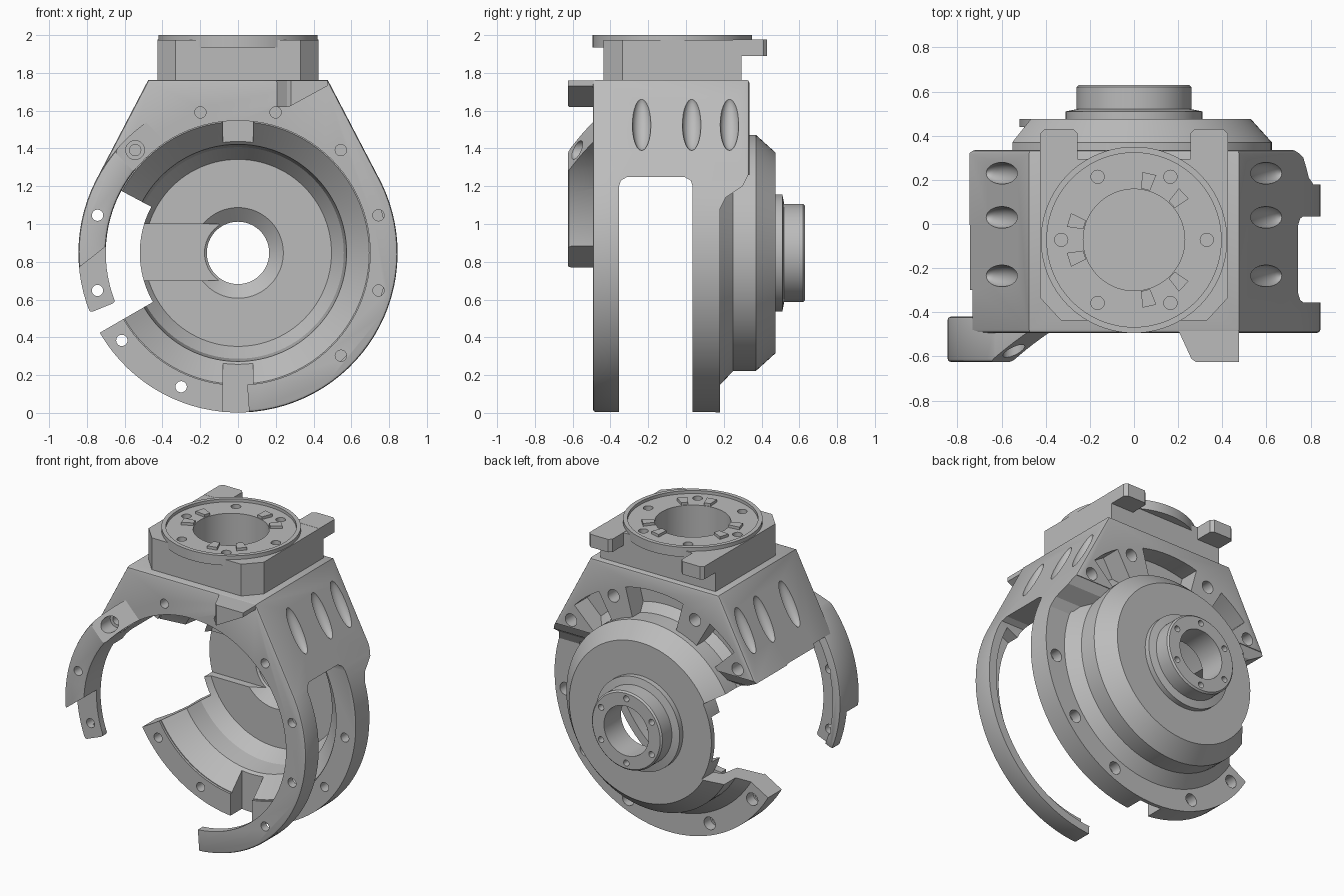
import bpy, bmesh, math
from mathutils import Matrix

if "Cube" in bpy.data.objects:
    bpy.data.objects.remove(bpy.data.objects["Cube"])

CZ, R = 0.847, 0.845          # ring centre height and outer radius
SEG = 96
grey = bpy.data.materials.new("machined_grey")
grey.use_nodes = True
grey.diffuse_color = (0.5, 0.5, 0.5, 1)
grey.node_tree.nodes["Principled BSDF"].inputs["Base Color"].default_value = (0.5, 0.5, 0.5, 1)


def finish(name, bm):
    bmesh.ops.recalc_face_normals(bm, faces=bm.faces)
    me = bpy.data.meshes.new(name)
    bm.to_mesh(me)
    bm.free()
    me.materials.append(grey)
    ob = bpy.data.objects.new(name, me)
    bpy.context.collection.objects.link(ob)
    return ob


def prism(name, pts, lo, hi, axis="y"):
    """Extrude a flat outline along one axis."""
    place = {"x": lambda p, t: (t, p[0], p[1]),
             "y": lambda p, t: (p[0], t, p[1]),
             "z": lambda p, t: (p[0], p[1], t)}[axis]
    bm = bmesh.new()
    a = [bm.verts.new(place(p, lo)) for p in pts]
    b = [bm.verts.new(place(p, hi)) for p in pts]
    bm.faces.new(a)
    bm.faces.new(b)
    for i in range(len(pts)):
        j = (i + 1) % len(pts)
        bm.faces.new((a[i], a[j], b[j], b[i]))
    return finish(name, bm)


def arc(r, a0, a1, cx=0.0, cy=CZ, n=None):
    n = n or max(4, int(abs(a1 - a0) / 3.75))
    angs = [math.radians(a0 + (a1 - a0) * i / n) for i in range(n + 1)]
    return [(cx + r * math.cos(a), cy + r * math.sin(a)) for a in angs]


def polar(r, a, cx=0.0, cy=CZ):
    return arc(r, a, a, cx, cy)[0]


def bolts(*angles):
    return [polar(0.77, a) for a in angles]


def circle(r, cx=0.0, cy=CZ, n=SEG):
    return arc(r, 0, 360 - 360 / n, cx, cy, n - 1)


def sector(r0, r1, a0, a1):
    return arc(r0, a0, a1) + arc(r1, a1, a0)


def box(x0, x1, y0, y1):
    return [(x0, y0), (x1, y0), (x1, y1), (x0, y1)]


def lathe(name, profile):
    """Revolve a closed (radius, y) profile around the ring axis."""
    bm = bmesh.new()
    rings = [[bm.verts.new((x, y, z)) for x, z in circle(r)] for r, y in profile]
    for k, ring in enumerate(rings):
        nxt = rings[(k + 1) % len(rings)]
        for i in range(SEG):
            j = (i + 1) % SEG
            bm.faces.new((ring[i], ring[j], nxt[j], nxt[i]))
    return finish(name, bm)


def round_edges(ob, width):
    m = ob.modifiers.new("rounding", "BEVEL")
    m.width, m.segments = width, 2
    m.limit_method, m.angle_limit = "ANGLE", math.radians(70)


def cut(target, *cutters):
    """Subtract the cutters, applying any modifiers already on the target."""
    for c in cutters:
        m = target.modifiers.new("cut", "BOOLEAN")
        m.operation, m.solver, m.object = "DIFFERENCE", "EXACT", c
        dg = bpy.context.evaluated_depsgraph_get()
        me = bpy.data.meshes.new_from_object(target.evaluated_get(dg))
        target.modifiers.clear()
        target.data = me
        bpy.data.objects.remove(c)


def holes(target, spots, r, lo, hi, axis="y"):
    for x, y in spots:
        cut(target, prism("drill", circle(r, x, y, 20), lo, hi, axis))


# Yoke: two ring plates joined by a bridge
outline = [(-0.475, 1.763), (0.475, 1.763)] + arc(R, 26, -206)
yoke = prism("yoke", outline, -0.493, 0.335)
round_edges(yoke, 0.015)
cut(yoke,
    prism("bore", circle(0.70), -1, 0.19),
    prism("back_bore", circle(0.60), 0.1, 1),
    prism("gap", [(-0.355, -0.1), (-0.355, 1.2), (-0.345, 1.23), (-0.31, 1.25), (-0.01, 1.25),
                  (0.025, 1.23), (0.035, 1.2), (0.035, -0.1)], -1, 1, "x"),
    prism("back_trim", [(0.18, -0.1), (0.18, 1.08), (0.21, 1.14), (0.3, 1.2), (0.33, 1.26),
                        (0.5, 1.26), (0.5, -0.1)], -1, 1, "x"),
    prism("front_opening", sector(0.6, 1.2, 150, 274), -0.6, -0.3),
    prism("front_rabbet", sector(0.6, 0.79, 270, 387), -0.44, -0.3))
for a0, a1 in ((44, 60), (75, 105), (120, 136)):
    cut(yoke, prism("pocket", sector(0.59, 0.82, a0, a1), 0.2, 0.5))

# Lens-shaped grips in the sloping sides
for side in (-1, 1):
    for y in (-0.235, 0.03, 0.23):
        bm = bmesh.new()
        bmesh.ops.create_uvsphere(bm, u_segments=24, v_segments=16, radius=1)
        bmesh.ops.transform(bm, verts=bm.verts, matrix=Matrix.Translation((side * 0.605, y, 1.53))
                            @ Matrix.Rotation(-side * 0.45, 4, "Y") @ Matrix.Diagonal((0.05, 0.05, 0.155, 1)))
        cut(yoke, finish("grip", bm))

# Bolt holes around the plates
holes(yoke, bolts(15, 45, 75, 105, 345, 315), 0.03, -0.6, -0.41)
holes(yoke, bolts(37, 67, 113, 143), 0.042, 0.24, 0.5)
lower = bolts(217, 247, 293, 323, 353)
holes(yoke, lower, 0.03, 0, 0.5)
holes(yoke, lower, 0.042, 0.11, 0.5)

# Bell housing behind the back plate
bell = lathe("bell_housing", [
    (0.695, 0.05), (0.575, 0.17), (0.56, 0.30), (0.495, 0.39), (0.24, 0.39), (0.165, 0.45),
    (0.165, 0.63), (0.25, 0.63), (0.26, 0.62), (0.26, 0.52), (0.31, 0.51), (0.31, 0.475),
    (0.53, 0.475), (0.625, 0.37), (0.625, 0.25), (0.71, 0.17), (0.71, 0.05)])
holes(bell, [polar(0.215, a) for a in range(30, 390, 60)], 0.02, 0.56, 0.7)
cut(bell, prism("cable_channel", box(-0.7, -0.1, 0.70, 1.0), 0.2, 0.44))

# Side opening and alignment slots shared by the bell and the yoke
for part in (yoke, bell):
    cut(part,
        prism("side_opening", sector(0.52, 1.2, 152, 210), 0, 0.6),
        prism("lower_slot", box(-0.08, 0.08, -0.1, 0.27), 0, 0.155),
        prism("upper_slot", box(-0.08, 0.08, 1.43, 1.55), 0, 0.155))

# Raised arm on the right: ramped at the top, thin tab below, hollowed behind
arm = prism("raised_arm", sector(0.70, R, 112, 202), -0.625, -0.42)
round_edges(arm, 0.015)
ramp = prism("ramp", [(-0.12, -0.63), (0.12, -0.491), (0.5, -0.491), (0.5, -0.8), (-0.12, -0.8)], 0.4, 1.2, "z")
ramp.data.transform(Matrix.Translation((0, 0, CZ)) @ Matrix.Rotation(math.radians(-43), 4, "Y"))
cut(arm, ramp,
    prism("step", [(-1, 0.645), (-0.6, 0.96), (-0.6, 0.3), (-1, 0.3)], -0.8, -0.493),
    prism("arm_rabbet", sector(0.6, 0.79, 150, 205), -0.45, -0.3))
holes(arm, bolts(165, 195), 0.03, -0.8, -0.3)
for part in (arm, yoke):
    holes(part, bolts(135), 0.05, -0.8, -0.5)
    holes(part, bolts(135), 0.03, -0.6, -0.43)

# Stop block on the front upper edge
stop = prism("stop_block", [(0.2, -0.48), (0.26, -0.61), (0.28, -0.625), (0.475, -0.625), (0.475, -0.48)],
             1.62, 1.76, "z")
cut(stop, prism("diagonal", [(0.27, 1.62), (0.6, 1.8), (0.6, 1.5), (0.27, 1.5)], -1, 0))

# Neck block with round flange on top
NY = -0.072
neck = prism("neck_block", [(-0.425, -0.335), (-0.33, -0.438), (0.33, -0.438), (0.425, -0.335),
                            (0.425, 0.295), (-0.425, 0.295)], 1.75, 1.975, "z")
flange = prism("flange", circle(0.422, 0, NY), 1.935, 2.0, "z")
cut(flange, prism("recess", circle(0.395, 0, NY), 1.98, 2.1, "z"))
for part in (yoke, neck, flange):
    cut(part, prism("well", circle(0.23, 0, NY), 1.63, 2.1, "z"))
flange_bolts = [polar(0.33, a, 0, NY) for a in range(0, 360, 60)]
for part in (neck, flange):
    holes(part, flange_bolts, 0.03, 1.88, 2.1, "z")

# Rear lugs of the neck
for name, s in (("left_lug", 1), ("right_lug", -1)):
    prism(name, [(s * 0.255, 0.25), (s * 0.255, 0.41), (s * 0.275, 0.43), (s * 0.405, 0.43),
                 (s * 0.425, 0.41), (s * 0.425, 0.25)], 1.89, 1.976, "z")

# Small wedge keys inside the flange
for k, a in enumerate((163, 197, 43, 77, -77, -43)):
    prism("key_%d" % (k + 1), [polar(0.235, a - 5, 0, NY), polar(0.235, a + 5, 0, NY),
                               polar(0.31, a + 6, 0, NY), polar(0.31, a - 6, 0, NY)], 1.97, 1.998, "z")

# Smooth curved walls, keep machined edges sharp
bpy.ops.object.select_all(action="DESELECT")
for ob in bpy.context.collection.objects:
    if ob.type == "MESH":
        ob.select_set(True)
        bpy.context.view_layer.objects.active = ob
bpy.ops.object.shade_smooth_by_angle(angle=math.radians(25))
